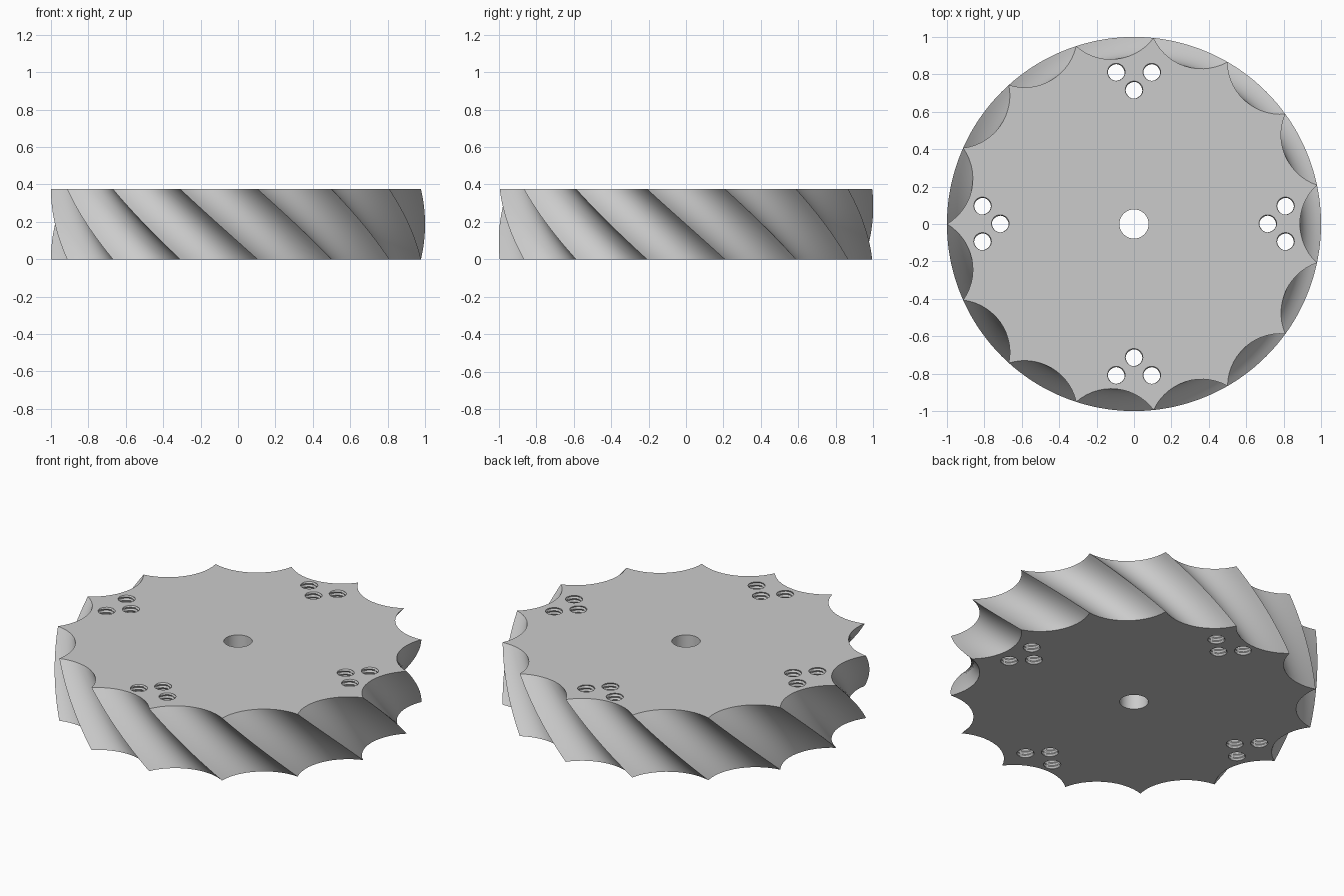
import bpy, bmesh
from math import sin, cos, asin, pi, radians, sqrt

cube = bpy.data.objects.get("Cube")
if cube:
    bpy.data.objects.remove(cube, do_unlink=True)

HEIGHT = 0.375
FLUTES = 15
STEP = 2 * pi / FLUTES
ROOT = 0.887            # radius at the bottom of each flute


def make_material(name, colour):
    mat = bpy.data.materials.new(name)
    mat.use_nodes = True
    mat.diffuse_color = colour
    mat.node_tree.nodes["Principled BSDF"].inputs["Base Color"].default_value = colour
    return mat


def stack_rings(bm, rings):
    """Skin a list of equal rings and close both ends."""
    loops = [[bm.verts.new(p) for p in ring] for ring in rings]
    n = len(loops[0])
    for low, high in zip(loops, loops[1:]):
        for i in range(n):
            j = (i + 1) % n
            bm.faces.new((low[i], low[j], high[j], high[i]))
    bm.faces.new(loops[0][::-1])
    bm.faces.new(loops[-1])


def make_object(name, bm):
    bmesh.ops.recalc_face_normals(bm, faces=bm.faces)
    mesh = bpy.data.meshes.new(name)
    bm.to_mesh(mesh)
    bm.free()
    obj = bpy.data.objects.new(name, mesh)
    bpy.context.collection.objects.link(obj)
    return obj


# Scalloped outline: one concave arc per flute, meeting at sharp cusps
half_chord = sin(STEP / 2)
sagitta = cos(STEP / 2) - ROOT
arc_radius = (half_chord ** 2 + sagitta ** 2) / (2 * sagitta)
arc_centre = ROOT + arc_radius
sweep = asin(half_chord / arc_radius)
ARC_STEPS = 14
outline = []
for k in range(FLUTES):
    for s in range(ARC_STEPS):
        t = -sweep + 2 * sweep * s / ARC_STEPS
        x, y = arc_centre - arc_radius * cos(t), arc_radius * sin(t)
        a = k * STEP
        outline.append((x * cos(a) - y * sin(a), x * sin(a) + y * cos(a)))

# Disc body: the outline twists by one flute over its height
LAYERS = 24
rings = []
for layer in range(LAYERS + 1):
    f = layer / LAYERS
    a = STEP * (1 - f)
    rings.append([(x * cos(a) - y * sin(a), x * sin(a) + y * cos(a), f * HEIGHT)
                  for x, y in outline])
bm = bmesh.new()
stack_rings(bm, rings)
disc = make_object("fluted_disc", bm)
disc.data.materials.append(make_material("light grey", (0.6, 0.6, 0.6, 1)))

# Cutter: plain centre bore plus four groups of three threaded holes
PITCH, BORE, DEPTH = 0.02, 0.043, 0.008
SIDES, PER_PITCH = 24, 4
MARGIN = 0.013
bm = bmesh.new()
stack_rings(bm, [[(0.078 * cos(2 * pi * i / 40), 0.078 * sin(2 * pi * i / 40), z)
                  for i in range(40)] for z in (-MARGIN, HEIGHT + MARGIN)])


def thread_radius(z, turn):
    phase = (z / PITCH + turn) % 1
    return BORE + DEPTH * (1 - abs(2 * phase - 1))


rows = int((HEIGHT + 2 * MARGIN) / PITCH * PER_PITCH) + 1
for quarter in range(4):
    a = quarter * pi / 2
    for r, side in ((0.715, 0), (0.81, 0.095), (0.81, -0.095)):
        cx, cy = r * cos(a) - side * sin(a), r * sin(a) + side * cos(a)
        rings = []
        for row in range(rows):
            z = -MARGIN + row * PITCH / PER_PITCH
            ring = []
            for i in range(SIDES):
                rad, ang = thread_radius(z, -i / SIDES), 2 * pi * i / SIDES
                ring.append((cx + rad * cos(ang), cy + rad * sin(ang), z))
            rings.append(ring)
        stack_rings(bm, rings)
cutter = make_object("hole_cutter", bm)
cutter.hide_render = True

# Cut the holes, then drop the cutter
mod = disc.modifiers.new("holes", 'BOOLEAN')
mod.operation = 'DIFFERENCE'
mod.solver = 'MANIFOLD'
mod.object = cutter
bpy.ops.object.select_all(action='DESELECT')
disc.select_set(True)
bpy.context.view_layer.objects.active = disc
bpy.ops.object.modifier_apply(modifier=mod.name)
bpy.data.objects.remove(cutter, do_unlink=True)

# Smooth flutes with crisp cusps and rims
bpy.ops.object.shade_smooth_by_angle(angle=radians(30))
